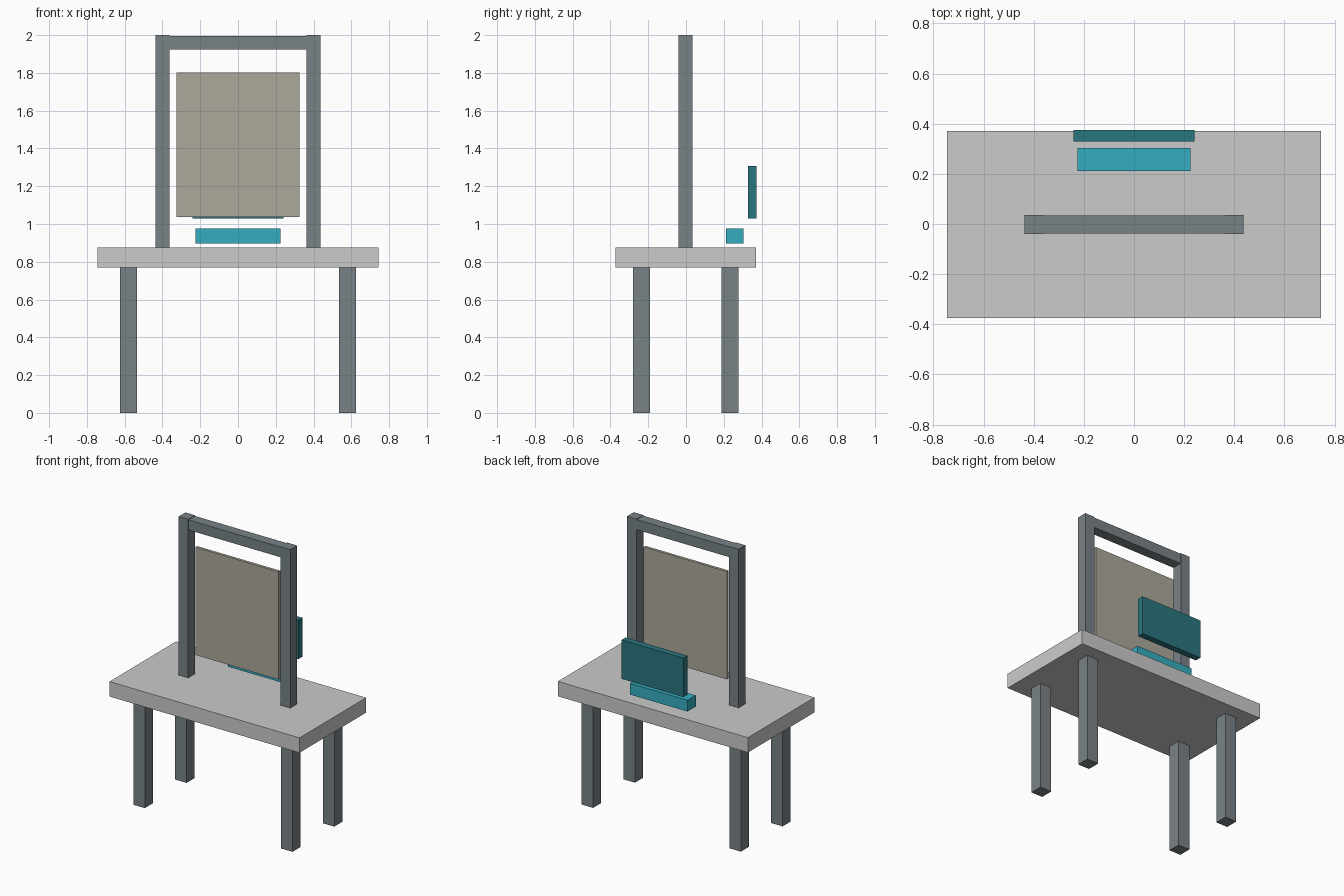
import bpy

if "Cube" in bpy.data.objects:
    bpy.data.objects.remove(bpy.data.objects["Cube"], do_unlink=True)


def material(name, rgb):
    """Flat material from 0-255 sRGB, stored as linear values."""
    linear = [((c / 255 + 0.055) / 1.055) ** 2.4 for c in rgb]
    mat = bpy.data.materials.new(name)
    mat.use_nodes = True
    mat.diffuse_color = (*linear, 1)
    mat.node_tree.nodes["Principled BSDF"].inputs["Base Color"].default_value = (*linear, 1)
    return mat


def box(name, centre, size, mat):
    bpy.ops.mesh.primitive_cube_add(size=1, location=centre)
    obj = bpy.context.object
    obj.name = name
    obj.scale = size
    bpy.ops.object.transform_apply(location=False, rotation=False, scale=True)
    obj.data.materials.append(mat)
    return obj


steel = material("slate grey", (120, 130, 134))
pale = material("light grey", (202, 203, 202))
beige = material("warm beige", (172, 168, 155))
cyan = material("bright cyan", (53, 174, 192))
teal = material("dark teal", (42, 118, 128))

MID_Y = -0.002      # the table sits a touch forward of the back rest
TOP_Z = 0.876       # upper surface of the table
SLAB = 0.106
UNDER_Z = TOP_Z - SLAB

# Table slab
box("table_top", (0, MID_Y, TOP_Z - SLAB / 2), (1.49, 0.745, SLAB), pale)

# Legs and upright posts, mirrored left and right
for side, sx in (("left", 1), ("right", -1)):
    for end, sy in (("front", -1), ("back", 1)):
        box(f"{end}_{side}_leg", (sx * 0.579, MID_Y + sy * 0.234, UNDER_Z / 2),
            (0.09, 0.09, UNDER_Z), steel)
    box(f"{side}_post", (sx * 0.4, MID_Y, (TOP_Z + 2) / 2),
        (0.075, 0.075, 2 - TOP_Z), steel)

# Crossbar between the posts and the panel hanging inside the frame
box("crossbar", (0, MID_Y, 1.96), (0.725, 0.072, 0.072), steel)
box("hanging_panel", (0, MID_Y, 1.42), (0.652, 0.02, 0.764), beige)

# Floating seat and back rest behind the frame
box("seat", (0, 0.258, 0.936), (0.45, 0.092, 0.08), cyan)
box("back_rest", (0, 0.352, 1.168), (0.484, 0.045, 0.276), teal)
